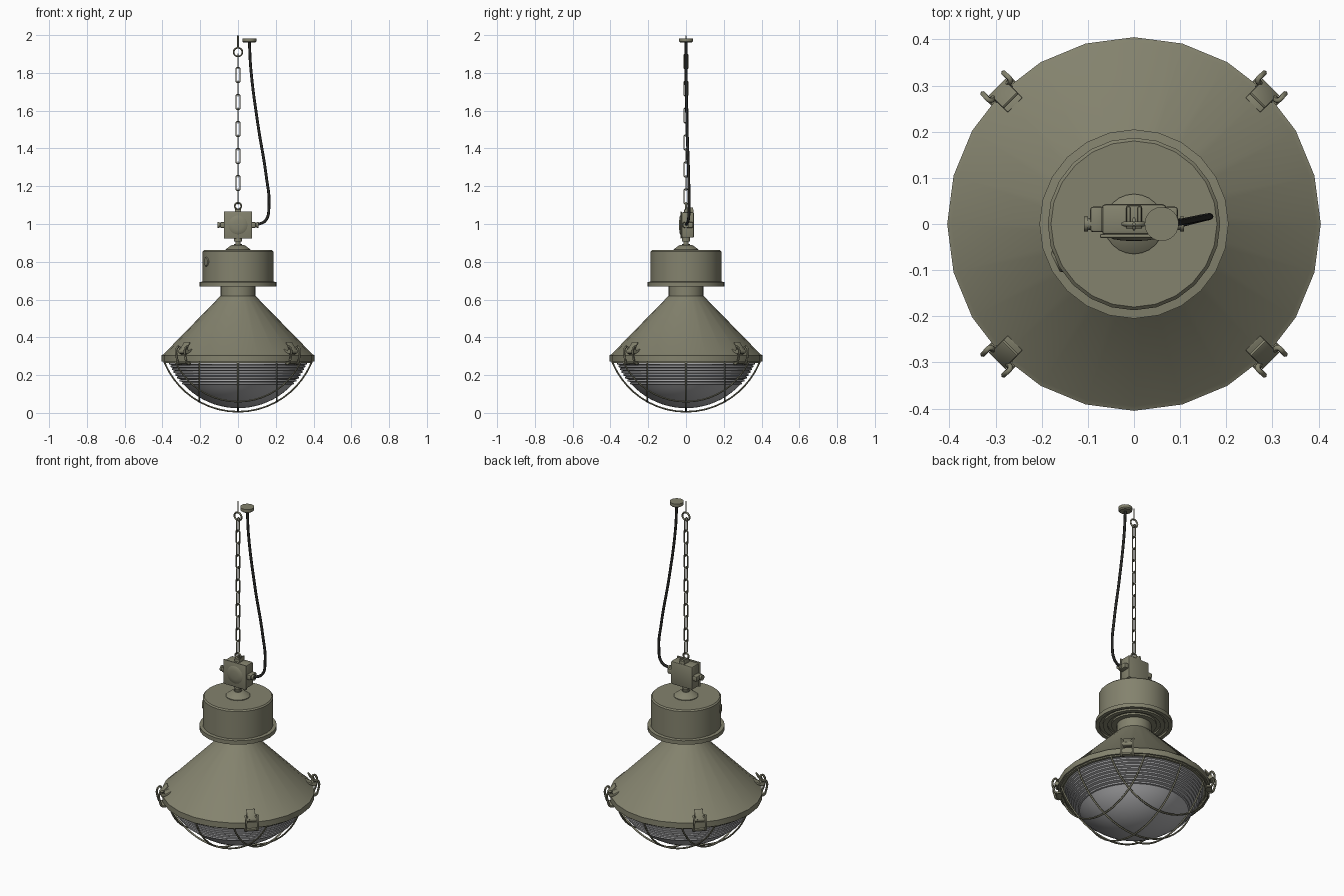
import bpy, bmesh
from math import sin, cos, pi, sqrt, radians
from mathutils import Matrix, Vector

cube = bpy.data.objects.get("Cube")
if cube:
    bpy.data.objects.remove(cube)


def material(name, rgb):
    m = bpy.data.materials.new(name)
    m.use_nodes = True
    m.diffuse_color = (*rgb, 1)
    m.node_tree.nodes["Principled BSDF"].inputs["Base Color"].default_value = (*rgb, 1)
    return m


OLIVE = material("olive_paint", (0.23, 0.225, 0.155))
GLASS = material("grey_glass", (0.42, 0.42, 0.43))
RUBBER = material("black_rubber", (0.02, 0.02, 0.018))


def finish(obj, mat, angle=35):
    obj.data.materials.clear()
    obj.data.materials.append(mat)
    bpy.ops.object.select_all(action='DESELECT')
    obj.select_set(True)
    bpy.context.view_layer.objects.active = obj
    bpy.ops.object.shade_smooth_by_angle(angle=radians(angle))
    return obj


def from_bmesh(name, bm, mat, matrix=Matrix(), angle=35):
    bmesh.ops.recalc_face_normals(bm, faces=bm.faces)
    mesh = bpy.data.meshes.new(name)
    bm.to_mesh(mesh)
    bm.free()
    mesh.transform(matrix)
    obj = bpy.data.objects.new(name, mesh)
    bpy.context.collection.objects.link(obj)
    return finish(obj, mat, angle)


def lathe(name, profile, mat=OLIVE, seg=24, matrix=Matrix(), angle=35):
    """Spin a (radius, height) profile about z."""
    bm = bmesh.new()
    verts = [bm.verts.new((r, 0, z)) for r, z in profile]
    edges = [bm.edges.new(pair) for pair in zip(verts, verts[1:])]
    bmesh.ops.spin(bm, geom=verts + edges, cent=(0, 0, 0), axis=(0, 0, 1),
                   angle=2 * pi, steps=seg, use_duplicate=False)
    bmesh.ops.remove_doubles(bm, verts=bm.verts, dist=1e-5)
    return from_bmesh(name, bm, mat, matrix, angle)


def box(name, center, size, bevel=0.0, matrix=Matrix()):
    bm = bmesh.new()
    bmesh.ops.create_cube(bm, size=1, matrix=Matrix.Translation(center) @ Matrix.Diagonal((*size, 1)))
    if bevel:
        bmesh.ops.bevel(bm, geom=bm.edges[:], offset=bevel, segments=2, profile=0.5, affect='EDGES')
    return from_bmesh(name, bm, OLIVE, matrix)


def wire(name, points, radius, mat=OLIVE, closed=False, smooth=False, matrix=Matrix(), sides=1):
    """Round rod along a path."""
    curve = bpy.data.curves.new(name, 'CURVE')
    curve.dimensions = '3D'
    curve.bevel_depth = radius
    curve.bevel_resolution = sides
    curve.use_fill_caps = True
    spline = curve.splines.new('BEZIER' if smooth else 'POLY')
    pts = spline.bezier_points if smooth else spline.points
    pts.add(len(points) - 1)
    for p, co in zip(pts, points):
        if smooth:
            p.co = co
            p.handle_left_type = p.handle_right_type = 'AUTO'
        else:
            p.co = (*co, 1)
    spline.use_cyclic_u = closed
    obj = bpy.data.objects.new(name, curve)
    bpy.context.collection.objects.link(obj)
    obj.data.transform(matrix)
    bpy.ops.object.select_all(action='DESELECT')
    obj.select_set(True)
    bpy.context.view_layer.objects.active = obj
    bpy.ops.object.convert(target='MESH')
    return finish(bpy.context.object, mat, 60)


def place(x, y, z):
    return Matrix.Translation((x, y, z))


# Conical shade with hollow inside, and the neck above it
lathe("shade", [(0.37, 0.272), (0.405, 0.272), (0.405, 0.305), (0.395, 0.31), (0.092, 0.62),
                (0.092, 0.68), (0.08, 0.68), (0.08, 0.61), (0.37, 0.3), (0.37, 0.272)])

# Control gear housing with stepped underside
lathe("housing", [(0, 0.862), (0.18, 0.862), (0.187, 0.855), (0.187, 0.695), (0.205, 0.693),
                  (0.205, 0.67), (0.185, 0.67), (0.185, 0.682), (0.165, 0.682), (0.165, 0.672),
                  (0.14, 0.672), (0.14, 0.682), (0.12, 0.682), (0.12, 0.672), (0.09, 0.672)])
lathe("housing_plug", [(0, 0.005), (0.022, 0.005), (0.026, 0), (0.026, -0.01)], seg=16,
      matrix=Matrix.Rotation(radians(206), 4, 'Z') @ place(0.185, 0, 0.8) @ Matrix.Rotation(pi / 2, 4, 'Y'))
lathe("top_collar", [(0.065, 0.86), (0.065, 0.866), (0.035, 0.888), (0.02, 0.89), (0.02, 0.895),
                     (0.014, 0.895), (0.014, 0.908), (0.022, 0.908), (0.022, 0.93)])

# Glass bowl: smooth cap below, stepped ribs above
R, BOTTOM, RIB_START, RIBS = 0.394, 0.025, 0.15, 9


def bowl_radius(z):
    h = z - BOTTOM
    return sqrt(max(0, 2 * R * h - h * h))


cap_angle = 0.822
bowl = [(R * sin(cap_angle * i / 10), BOTTOM + R * (1 - cos(cap_angle * i / 10))) for i in range(11)]
pitch = (0.285 - RIB_START) / RIBS
for i in range(RIBS):
    z = RIB_START + i * pitch
    r = bowl_radius(z + pitch * 0.5)
    bowl += [(r + 0.003, z + pitch * 0.15), (r + 0.003, z + pitch * 0.7), (r - 0.004, z + pitch * 0.85)]
lathe("glass_bowl", bowl, GLASS, seg=48, angle=30)

# Guard cage: three arcs each way on a sphere, plus a rim ring
CAGE_R, CAGE_Z, CAGE_TOP = 0.42, 0.426, 0.275
for turn in (0, pi / 2):
    for offset in (-0.205, 0, 0.205):
        ring = sqrt(CAGE_R ** 2 - offset ** 2)
        half = math_half = sqrt(ring ** 2 - (CAGE_Z - CAGE_TOP) ** 2)
        pts = []
        for i in range(25):
            x = half * sin(pi / 2 * (i / 12 - 1))
            pts.append((x, offset, CAGE_Z - sqrt(ring ** 2 - x * x)))
        wire("cage_wire", pts, 0.005, matrix=Matrix.Rotation(turn, 4, 'Z'))
lathe("cage_ring", [(0.38, 0.265), (0.395, 0.265), (0.395, 0.275), (0.38, 0.275), (0.38, 0.265)])

# Four latches on the rim: hooked strap, barrel, lever and wire bail
for k in range(4):
    m = Matrix.Rotation(pi / 4 + k * pi / 2, 4, 'Z')
    box("latch_base", (0.385, 0, 0.325), (0.05, 0.045, 0.012), 0.003,
        m @ place(0.385, 0, 0.325) @ Matrix.Rotation(radians(25), 4, 'Y') @ place(-0.385, 0, -0.325))
    lathe("latch_barrel", [(0, -0.026), (0.012, -0.026), (0.012, 0.026), (0, 0.026)], seg=12,
          matrix=m @ place(0.408, 0, 0.325) @ Matrix.Rotation(pi / 2, 4, 'X'))
    box("latch_lever", (0, 0, 0), (0.008, 0.046, 0.06), 0.003,
        m @ place(0.398, 0, 0.35) @ Matrix.Rotation(radians(-40), 4, 'Y'))
    for side in (-1, 1):
        y = side * 0.032
        wire("latch_bail", [(0.408, side * 0.02, 0.335), (0.412, y, 0.35), (0.424, y, 0.345),
                            (0.424, y, 0.285), (0.412, y, 0.262), (0.39, y, 0.262)],
             0.006, matrix=m, smooth=True)
    box("latch_foot", (0.4, 0, 0.265), (0.03, 0.07, 0.01), 0.003, m)

# Junction box with lid, domed boss, side bosses and cable glands
box("junction_box", (0, 0.01, 0.995), (0.14, 0.066, 0.135), 0.008)
box("junction_lid", (0, -0.026, 0.995), (0.148, 0.008, 0.143), 0.003)
lathe("lid_dome", [(0.05, 0), (0.045, 0.003), (0.025, 0.006), (0, 0.007)],
      matrix=place(0, -0.03, 0.995) @ Matrix.Rotation(pi / 2, 4, 'X'))
for side in (-1, 1):
    box("side_boss", (side * 0.08, 0.01, 0.995), (0.03, 0.055, 0.03), 0.006)
    lathe("cable_gland", [(0, 0.085), (0.013, 0.085), (0.013, 0.1), (0.016, 0.1), (0.016, 0.108), (0, 0.108)],
          seg=12, matrix=place(0, 0, 0.995) @ Matrix.Rotation(side * pi / 2, 4, 'Y'))
for side in (-1, 1):
    box("top_lug", (side * 0.012, 0.018, 1.07), (0.008, 0.04, 0.035), 0.003)
box("top_lug_base", (0, 0.015, 1.068), (0.034, 0.05, 0.02), 0.003)

# Suspension ring on the box, chain, ceiling ring and hook stem
def circle(r, z, n=20):
    return [(r * cos(2 * pi * i / n), 0, z + r * sin(2 * pi * i / n)) for i in range(n)]


wire("box_eye", circle(0.017, 1.095), 0.005, closed=True)
link = [(x * 0.011, 0, z * 0.039) for x, z in
        ((-0.6, -1), (0.6, -1), (1, -0.85), (1, 0.85), (0.6, 1), (-0.6, 1), (-1, 0.85), (-1, -0.85))]
for i in range(11):
    wire("chain_link", link, 0.0035, closed=True,
         matrix=place(0, 0, 1.146 + i * 0.0715) @ Matrix.Rotation(pi / 2 * ((i + 1) % 2), 4, 'Z'))
wire("ceiling_ring", circle(0.023, 1.91), 0.005, closed=True)
wire("hook_stem", [(0, 0, 1.93), (0, 0, 1.998)], 0.004)

# Power cable and ceiling cup
wire("power_cable", [(0.06, 0, 1.965), (0.068, 0, 1.82), (0.105, 0.005, 1.53), (0.15, 0.014, 1.25),
                     (0.164, 0.016, 1.1), (0.147, 0.012, 1.02), (0.1, 0.0, 0.995)],
     0.0075, RUBBER, smooth=True, sides=2)
lathe("ceiling_cup", [(0, 1.96), (0.03, 1.96), (0.037, 1.966), (0.037, 1.983), (0, 1.983)],
      matrix=place(0.06, 0, 0))
